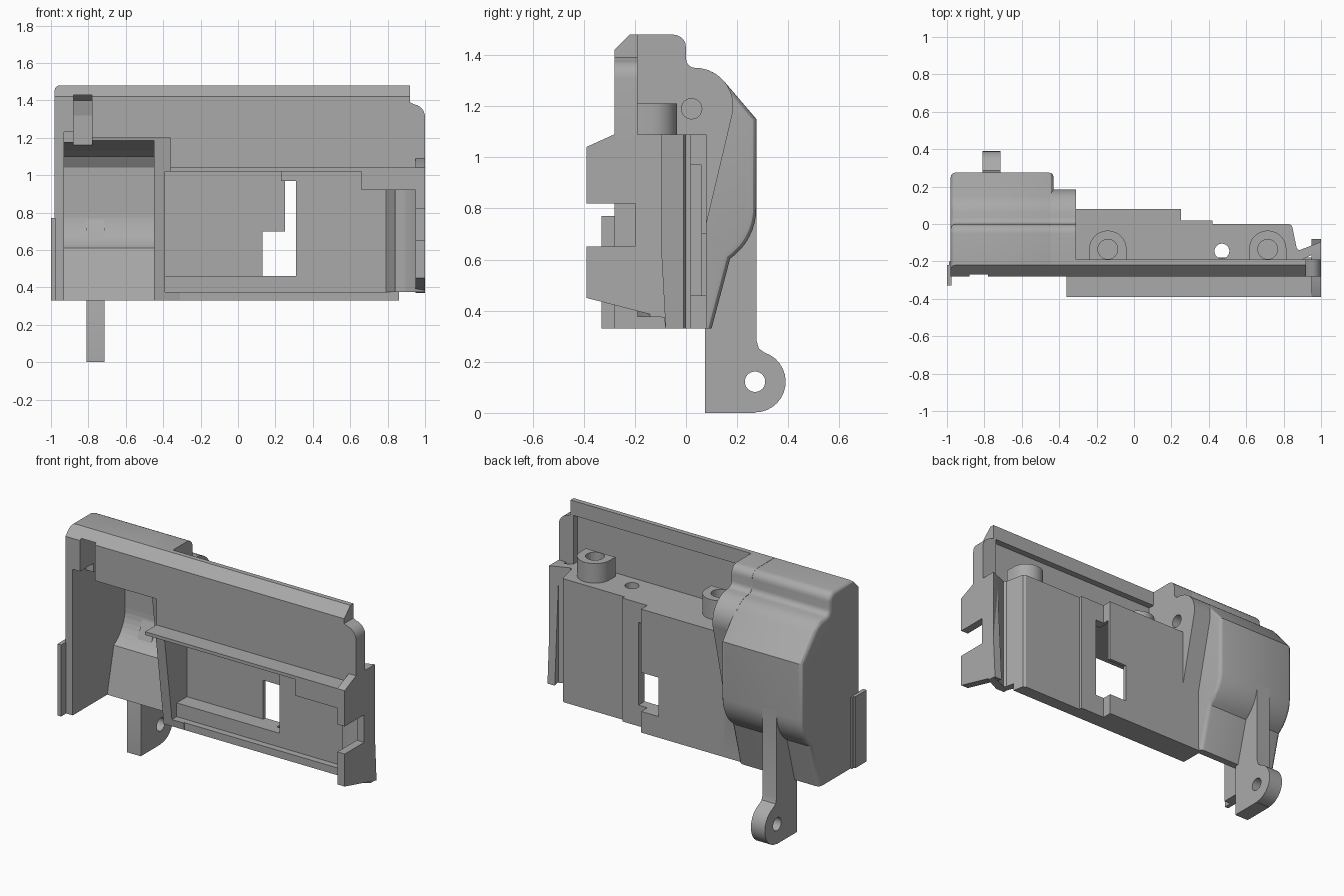
import bpy, bmesh, math
from mathutils import Vector

cube = bpy.data.objects.get("Cube")
if cube:
    bpy.data.objects.remove(cube, do_unlink=True)

grey = bpy.data.materials.new("matte_grey")
grey.use_nodes = True
grey.diffuse_color = (0.4, 0.4, 0.4, 1)
grey.node_tree.nodes["Principled BSDF"].inputs["Base Color"].default_value = grey.diffuse_color


def prism(name, points, axis, lo, hi, round_end=None):
    """Extrude a 2D outline along x, y or z; optionally round its rear rim at one x."""
    place = {"x": lambda p, t: (t, p[0], p[1]),
             "y": lambda p, t: (p[0], t, p[1]),
             "z": lambda p, t: (p[0], p[1], t)}[axis]
    bm = bmesh.new()
    face = bm.faces.new([bm.verts.new(place(p, lo)) for p in points])
    ext = bmesh.ops.extrude_face_region(bm, geom=[face])
    shift = Vector(place((0, 0), hi - lo))
    bmesh.ops.translate(bm, vec=shift, verts=[v for v in ext["geom"] if isinstance(v, bmesh.types.BMVert)])
    bmesh.ops.recalc_face_normals(bm, faces=bm.faces)
    if round_end:
        rim = [e for e in bm.edges if all(v.co.y > -0.23 and
               any(abs(v.co.x - x) < 0.001 for x in round_end) for v in e.verts)
               and abs(e.verts[0].co.x - e.verts[1].co.x) < 0.001
               and max(v.co.z for v in e.verts) > 0.34]
        bmesh.ops.bevel(bm, geom=rim, offset=0.025, segments=3, profile=0.5, affect="EDGES")
    mesh = bpy.data.meshes.new(name)
    bm.to_mesh(mesh)
    bm.free()
    mesh.materials.append(grey)
    obj = bpy.data.objects.new(name, mesh)
    bpy.context.collection.objects.link(obj)
    return obj


def box(name, x, y, z):
    return prism(name, [(x[0], y[0]), (x[1], y[0]), (x[1], y[1]), (x[0], y[1])], "z", *z)


def arc(cx, cy, r, a, b, n=10):
    return [(cx + r * math.cos(math.radians(a + (b - a) * i / n)),
             cy + r * math.sin(math.radians(a + (b - a) * i / n))) for i in range(n + 1)]


def circle(cx, cy, r):
    return arc(cx, cy, r, 0, 345, 23)


def cut(obj, *cutters):
    for c in cutters:
        mod = obj.modifiers.new("cut", "BOOLEAN")
        mod.operation, mod.solver, mod.object = "DIFFERENCE", "EXACT", c
        c.hide_render = True
        c.hide_viewport = True
        c.display_type = "WIRE"


# Shared top outline of the housing, from the front chamfer to the rear shoulder
crown = [(-0.28, 1.42), (-0.22, 1.48)] + arc(-0.05, 1.43, 0.05, 90, 0, 5) \
    + arc(0.035, 1.385, 0.035, 180, 270, 4)

# Housing pod with hollow interior
pod = prism("pod_housing", [(-0.28, 0.33)] + crown + arc(0.035, 1.2, 0.15, 78, 40, 5)
            + [(0.275, 1.15)] + arc(0.035, 0.8, 0.24, 0, -55, 8) + [(0.10, 0.33)],
            "x", -0.98, -0.43, round_end=(-0.98, -0.43))
hollow = prism("pod_hollow_cutter", [(-0.5, 0.2), (-0.5, 1.2), (-0.28, 1.2), (0.1, 1.13), (0.19, 1.1),
               (0.23, 1.04)] + arc(0.01, 0.8, 0.22, 0, -60, 8) + [(0.055, 0.33), (0.03, 0.2)],
               "x", -0.93, -0.45)
slant = prism("pod_front_cutter", [(-0.5, 0.2), (-0.5, 1.2), (-0.2, 1.2), (-0.08, 0.33), (-0.07, 0.2)],
              "x", -0.93, -0.38)
slot = prism("pod_slot_cutter", [(-0.5, 1.1), (-0.5, 1.43), (-0.14, 1.43), (-0.09, 1.4),
             (-0.07, 1.32), (-0.07, 1.1)], "x", -0.88, -0.78)
side_slot = box("pod_side_slot_cutter", (-0.93, -0.87), (-0.5, -0.15), (1.1, 1.23))
cut(pod, hollow, slant, slot, side_slot)

# Stepped shoulder beside the pod, which also forms the inner partition
shoulder = prism("shoulder", [(-0.08, 0.33), (-0.2, 1.2), (-0.28, 1.2)] + crown
                 + arc(0.035, 1.2, 0.15, 90, -10, 12) + [(0.08, 0.74), (0.08, 0.33)], "x", -0.45, -0.31)
screw_hole = prism("shoulder_hole_cutter", circle(0.022, 1.19, 0.04), "x", -0.38, -0.2)

# Rear panel with shelf and floor
panel = prism("rear_panel", [(-0.36, -0.19), (-0.36, 0.08), (0.25, 0.08), (0.25, 0.02), (0.42, 0.02),
              (0.42, 0), (0.83, 0), (0.845, -0.01), (0.87, -0.13), (0.89, -0.145), (0.89, -0.19)],
              "z", 0.33, 1.09)
bay = prism("bay_cutter", [(-0.39, -0.5), (-0.39, -0.04), (0.79, -0.04), (0.84, -0.17), (0.84, -0.5)],
            "z", 0.375, 1.02)
deep_bay = box("deep_bay_cutter", (-0.39, 0.31), (-0.5, 0.06), (0.46, 0.97))
upper_bay = box("upper_bay_cutter", (-0.39, 0.23), (-0.5, 0.06), (0.9, 1.02))
window = box("window_cutter", (0.13, 0.28), (-0.1, 0.2), (0.46, 0.7))
floor_trim = box("floor_trim_cutter", (-0.37, 1.1), (-0.5, -0.08), (0.2, 0.376))
shelf_hole = prism("shelf_hole_cutter", circle(0.47, -0.145, 0.04), "z", 0.9, 1.3)
cut(panel, bay, deep_bay, upper_bay, window, floor_trim, shelf_hole)
cut(shoulder, screw_hole, bay, deep_bay, upper_bay)

# Upper front plate with chamfered top and recessed rear
plate = prism("front_plate", [(-0.36, 1.02), (-0.36, 1.48), (0.92, 1.48), (0.92, 1.39)]
              + arc(0.93, 1.31, 0.07, 80, 0, 6) + [(1, 1.02)], "y", -0.28, -0.19)
chamfer = prism("chamfer_cutter", [(-0.3, 1.40), (-0.3, 1.5), (-0.2, 1.5)], "x", -0.5, 1.1)
recess = box("plate_recess_cutter", (-0.31, 0.9), (-0.23, -0.1), (1.09, 1.39))
cut(plate, chamfer, recess)

# Front ledge and its thicker end block
box("front_ledge", (-0.36, 1), (-0.39, -0.18), (1.02, 1.04))
box("ledge_block", (0.66, 0.96), (-0.39, -0.19), (0.92, 1.035))

# Forked end plate and outward flare
prism("end_plate", [(-0.39, 1.04), (-0.39, 0.82), (-0.2, 0.82), (-0.2, 0.65), (-0.39, 0.65), (-0.39, 0.45),
      (-0.08, 0.37), (-0.12, 1.09), (-0.28, 1.09)], "x", 0.95, 1.0)
prism("end_flare", [(0.84, -0.17), (0.885, -0.14), (1, -0.095), (1, -0.14), (0.9, -0.19), (0.84, -0.19)],
      "z", 0.375, 1.09)

# Screw bosses on the shelf
for side, x in (("right", -0.14), ("left", 0.715)):
    boss = prism(side + "_boss", [(x + 0.1, -0.19)] + arc(x, -0.135, 0.1, 0, 180, 16) + [(x - 0.1, -0.19)],
                 "z", 1.08, 1.21)
    cut(boss, prism(side + "_boss_cutter", circle(x, -0.135, 0.053), "z", 1.1, 1.3))

# Side flange on the pod
box("side_flange", (-1, -0.975), (-0.33, -0.22), (0.33, 0.77))
box("side_flange_root", (-0.99, -0.95), (-0.28, -0.2), (0.33, 0.77))

# Hinge leg with rounded foot
leg = prism("hinge_leg", [(0.075, 0), (0.27, 0)] + arc(0.27, 0.122, 0.12, -90, 72, 14)
            + [(0.285, 0.252), (0.275, 0.285), (0.275, 0.82), (0.245, 0.8), (0.15, 0.6), (0.075, 0.33)],
            "x", -0.81, -0.715)
cut(leg, prism("hinge_hole_cutter", circle(0.27, 0.122, 0.04), "x", -0.9, -0.6))

# Smooth the curved parts while keeping edges crisp
bpy.ops.object.select_all(action="DESELECT")
for obj in bpy.context.collection.objects:
    if obj.type == "MESH" and not obj.hide_render:
        obj.select_set(True)
        bpy.context.view_layer.objects.active = obj
bpy.ops.object.shade_smooth_by_angle(angle=math.radians(30))
